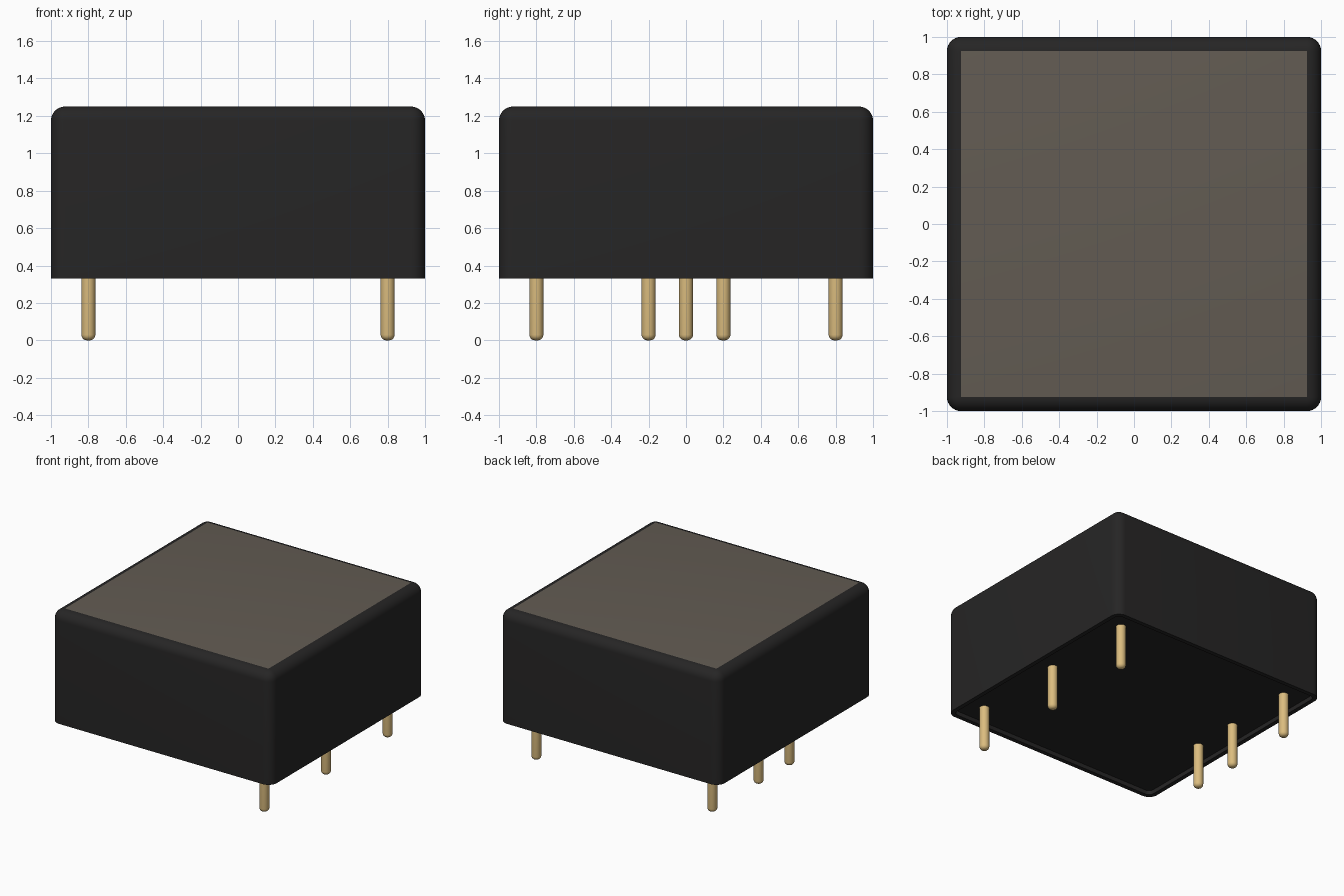
import bpy, bmesh, math

if "Cube" in bpy.data.objects:
    bpy.data.objects.remove(bpy.data.objects["Cube"])

BOTTOM, TOP, FILLET = 0.33, 1.25, 0.075
WALL, RECESS = 0.035, 0.035


def material(name, rgb):
    m = bpy.data.materials.new(name)
    m.diffuse_color = (*rgb, 1)
    m.use_nodes = True
    m.node_tree.nodes["Principled BSDF"].inputs["Base Color"].default_value = m.diffuse_color
    return m


black = material("black plastic", (0.0192, 0.0185, 0.0185))
grey = material("warm grey label", (0.124, 0.106, 0.086))
gold = material("gold metal", (0.708, 0.504, 0.21))


def finish(bm, name, mats):
    mesh = bpy.data.meshes.new(name)
    bmesh.ops.recalc_face_normals(bm, faces=bm.faces)
    bm.to_mesh(mesh)
    bm.free()
    ob = bpy.data.objects.new(name, mesh)
    bpy.context.collection.objects.link(ob)
    for m in mats:
        mesh.materials.append(m)
    bpy.ops.object.select_all(action='DESELECT')
    ob.select_set(True)
    bpy.context.view_layer.objects.active = ob
    bpy.ops.object.shade_smooth_by_angle(angle=math.radians(35))
    return ob


# Case: filleted box with the flat top as label and a shallow recess below
bm = bmesh.new()
bmesh.ops.create_cube(bm, size=2)
for v in bm.verts:
    v.co.z = TOP if v.co.z > 0 else BOTTOM
edges = [e for e in bm.edges if max(v.co.z for v in e.verts) > BOTTOM + 0.1]
bmesh.ops.bevel(bm, geom=edges, offset=FILLET, segments=8, profile=0.5,
                affect='EDGES', clamp_overlap=False)
bm.normal_update()
top = max((f for f in bm.faces if f.normal.z > 0.99), key=lambda f: f.calc_area())
top.material_index = 1
base = min(bm.faces, key=lambda f: f.normal.z)
bmesh.ops.inset_region(bm, faces=[base], thickness=WALL, use_even_offset=True)
inner = bmesh.ops.extrude_discrete_faces(bm, faces=[base])["faces"][0]
for v in inner.verts:
    v.co.z += RECESS
finish(bm, "case", [black, grey])


# Pins: lathed round rods with rounded tips
def pin(name, x, y, radius=0.0375, tip=0.03, sides=24):
    bm = bmesh.new()
    profile = [(0, 0)]
    for i in range(6):
        a = math.pi / 2 * i / 5
        profile.append((radius - tip + tip * math.sin(a), tip - tip * math.cos(a)))
    profile.append((radius, BOTTOM + RECESS + 0.02))
    verts = [bm.verts.new((x + r, y, z)) for r, z in profile]
    chain = [bm.edges.new(pair) for pair in zip(verts, verts[1:])]
    bmesh.ops.spin(bm, geom=verts + chain, cent=(x, y, 0), axis=(0, 0, 1),
                   angle=2 * math.pi, steps=sides, use_merge=False)
    bmesh.ops.remove_doubles(bm, verts=bm.verts, dist=0.0001)
    finish(bm, name, [gold])


for y in (-0.8, 0, 0.8):
    pin("right_pin", 0.8, y)
for y in (-0.2, 0.2, 0.8):
    pin("left_pin", -0.8, y)
